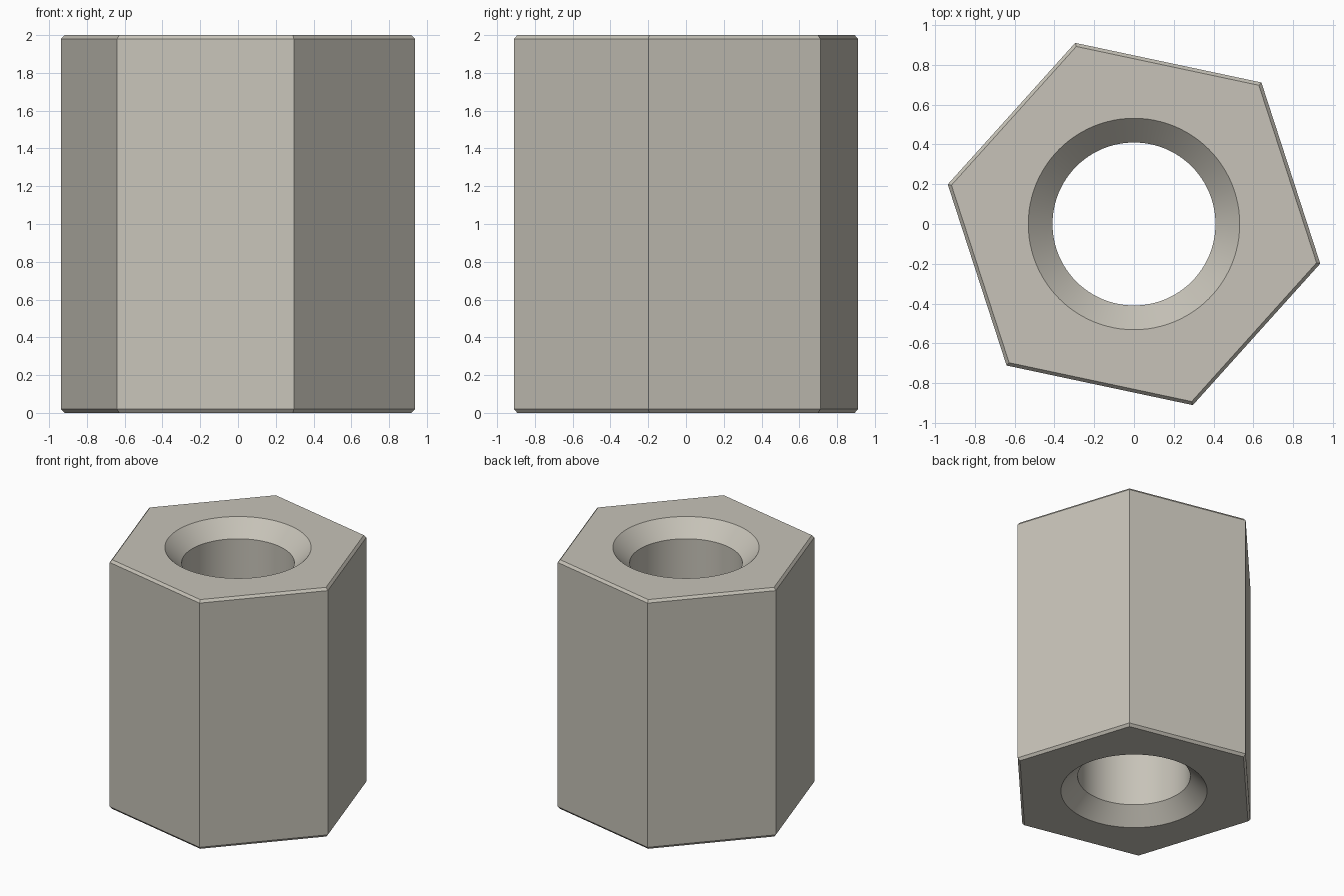
import bpy
import bmesh
from math import radians, cos, sin, tau

if "Cube" in bpy.data.objects:
    bpy.data.objects.remove(bpy.data.objects["Cube"], do_unlink=True)

HEIGHT = 2.0


def prism(name, profile, sides, start):
    """Stack regular rings given as (radius, z) and cap both ends."""
    bm = bmesh.new()
    angles = [start + tau * i / sides for i in range(sides)]
    rings = [[bm.verts.new((r * cos(a), r * sin(a), z)) for a in angles]
             for r, z in profile]
    for low, high in zip(rings, rings[1:]):
        for i in range(sides):
            j = (i + 1) % sides
            bm.faces.new((low[i], low[j], high[j], high[i]))
    bm.faces.new(rings[0][::-1])
    bm.faces.new(rings[-1])
    mesh = bpy.data.meshes.new(name)
    bm.to_mesh(mesh)
    bm.free()
    obj = bpy.data.objects.new(name, mesh)
    bpy.context.collection.objects.link(obj)
    return obj


# Single metal colour
metal = bpy.data.materials.new("warm grey metal")
metal.use_nodes = True
colour = (0.57, 0.545, 0.48, 1.0)
metal.diffuse_color = colour
metal.node_tree.nodes["Principled BSDF"].inputs["Base Color"].default_value = colour

# Hexagonal body with chamfered rims
R, RIM, CHAMFER = 0.958, 0.939, 0.02
body = prism("hex_spacer_body",
             [(RIM, 0), (R, CHAMFER), (R, HEIGHT - CHAMFER), (RIM, HEIGHT)],
             6, radians(-12))

# Through bore with a countersink at each end, overshooting the caps
BORE, MOUTH, OVER = 0.41, 0.532, 0.05
depth = MOUTH - BORE
cutter = prism("bore_cutter",
               [(MOUTH + OVER, -OVER), (BORE, depth),
                (BORE, HEIGHT - depth), (MOUTH + OVER, HEIGHT + OVER)],
               96, 0)
cutter.hide_render = True

for obj in (body, cutter):
    obj.data.materials.append(metal)

# Cut the bore, then discard the cutter
cut = body.modifiers.new("bore", 'BOOLEAN')
cut.operation = 'DIFFERENCE'
cut.solver = 'EXACT'
cut.object = cutter
bpy.ops.object.select_all(action='DESELECT')
body.select_set(True)
bpy.context.view_layer.objects.active = body
bpy.ops.object.modifier_apply(modifier=cut.name)
bpy.data.objects.remove(cutter, do_unlink=True)

# Round bore, crisp corners
bpy.ops.object.shade_smooth_by_angle(angle=radians(25))
